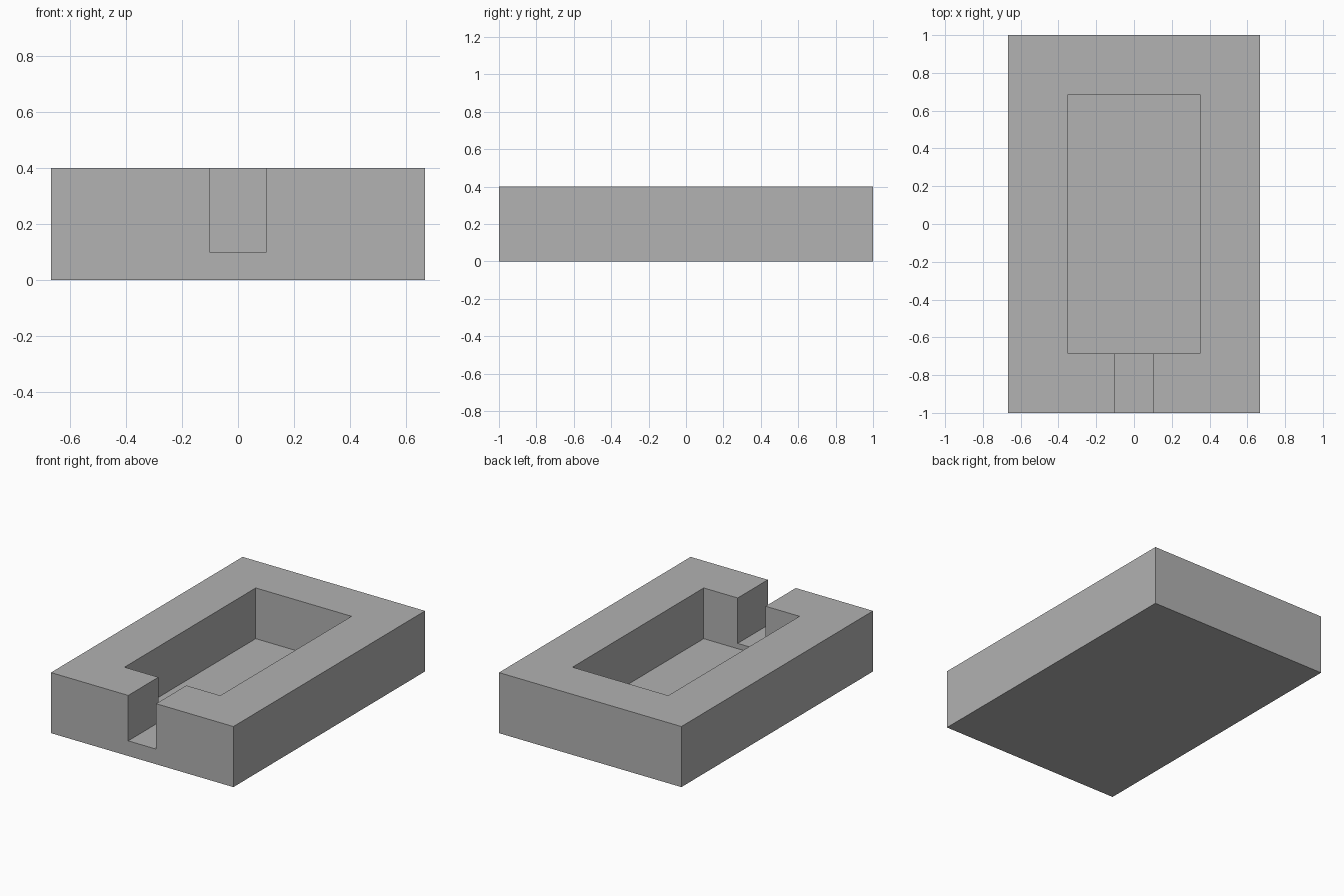
import bpy

default_cube = bpy.data.objects.get("Cube")
if default_cube:
    bpy.data.objects.remove(default_cube, do_unlink=True)

WIDTH, LENGTH, HEIGHT = 1.333, 2.0, 0.4
CAVITY_X, CAVITY_Y, CAVITY_FLOOR = 0.35, 0.685, 0.065
CHANNEL_X, CHANNEL_FLOOR = 0.102, 0.1
OVERCUT = 0.1


def box(name, low, high):
    """Axis-aligned box between two corners."""
    centre = [(a + b) / 2 for a, b in zip(low, high)]
    bpy.ops.mesh.primitive_cube_add(size=1, location=centre)
    obj = bpy.context.object
    obj.name = obj.data.name = name
    obj.scale = [b - a for a, b in zip(low, high)]
    bpy.ops.object.transform_apply(location=True, rotation=False, scale=True)
    return obj


def carve(target, cutter):
    """Subtract the cutter from the target, then discard it."""
    cutter.hide_render = True
    mod = target.modifiers.new(cutter.name, "BOOLEAN")
    mod.operation = "DIFFERENCE"
    mod.solver = "EXACT"
    mod.object = cutter
    bpy.context.view_layer.objects.active = target
    bpy.ops.object.modifier_apply(modifier=mod.name)
    bpy.data.objects.remove(cutter, do_unlink=True)


# Solid tray block
tray = box("tray_block", (-WIDTH / 2, -LENGTH / 2, 0), (WIDTH / 2, LENGTH / 2, HEIGHT))

# Deep central cavity
carve(tray, box("cavity_cutter",
                (-CAVITY_X, -CAVITY_Y, CAVITY_FLOOR),
                (CAVITY_X, CAVITY_Y, HEIGHT + OVERCUT)))

# Shallower channel through the front wall
carve(tray, box("channel_cutter",
                (-CHANNEL_X, -LENGTH / 2 - OVERCUT, CHANNEL_FLOOR),
                (CHANNEL_X, -CAVITY_Y + OVERCUT, HEIGHT + OVERCUT)))

# Plain grey finish
grey = bpy.data.materials.new("light_grey")
grey.use_nodes = True
colour = (0.445, 0.445, 0.445, 1)
grey.diffuse_color = colour
grey.node_tree.nodes["Principled BSDF"].inputs["Base Color"].default_value = colour
tray.data.materials.clear()
tray.data.materials.append(grey)
